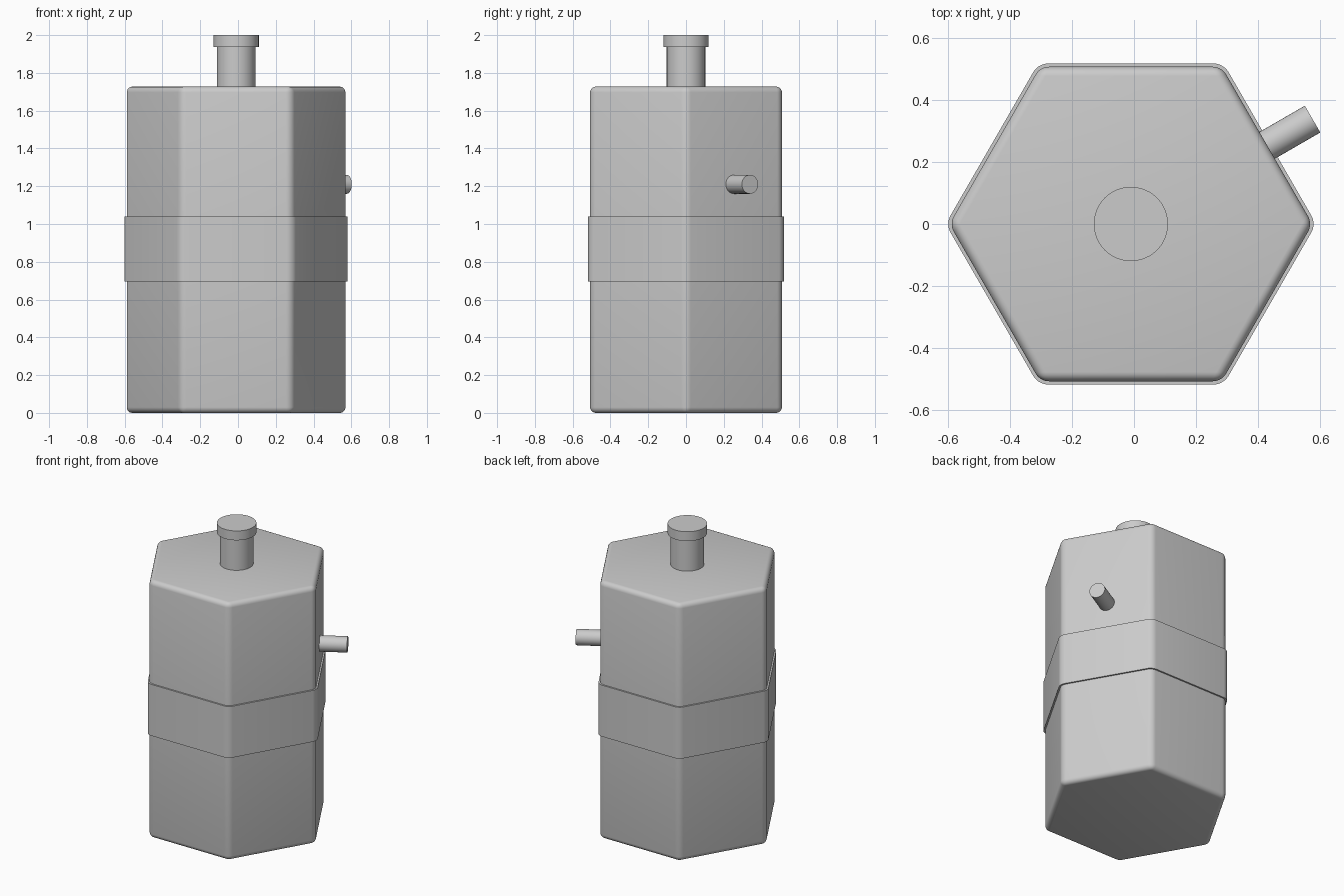
import bpy
from math import radians, pi
from mathutils import Vector

default = bpy.data.objects.get("Cube")
if default:
    bpy.data.objects.remove(default, do_unlink=True)

AXIS_X = -0.01

# Single plain grey
grey = bpy.data.materials.new("plain grey")
grey.use_nodes = True
colour = (0.6, 0.6, 0.6, 1)
grey.diffuse_color = colour
grey.node_tree.nodes["Principled BSDF"].inputs["Base Color"].default_value = colour


def prism(name, sides, radius, start, end, bevel=0, upright_only=False):
    """Prism between two points, with optionally rounded edges."""
    a, b = Vector(start), Vector(end)
    turn = (b - a).to_track_quat('Z', 'Y').to_euler() if abs((b - a).x) > 0 else (0, 0, 0)
    bpy.ops.mesh.primitive_cylinder_add(vertices=sides, radius=radius, depth=(b - a).length,
                                        location=(a + b) / 2, rotation=turn)
    obj = bpy.context.object
    obj.name = name
    obj.data.materials.append(grey)
    if sides == 6:
        # Corners of the hexagon point left and right
        obj.rotation_euler.z = pi / 2
    if bevel:
        mod = obj.modifiers.new("rounding", 'BEVEL')
        mod.width, mod.segments = bevel, 5
        mod.limit_method = 'ANGLE'
        if upright_only:
            weight = obj.data.attributes.new("bevel_weight_edge", 'FLOAT', 'EDGE')
            for e in obj.data.edges:
                p, q = (obj.data.vertices[i].co for i in e.vertices)
                weight.data[e.index].value = float(abs(p.z - q.z) > 0.01)
            mod.limit_method = 'WEIGHT'
        bpy.ops.object.modifier_apply(modifier=mod.name)
    bpy.ops.object.shade_smooth_by_angle(angle=radians(30))
    return obj


def upright(name, sides, radius, low, high, **rounding):
    return prism(name, sides, radius, (AXIS_X, 0, low), (AXIS_X, 0, high), **rounding)


# Hexagonal body with a raised band around the middle
upright("body", 6, 0.587, 0, 1.727, bevel=0.03)
upright("middle_band", 6, 0.599, 0.695, 1.04, bevel=0.03, upright_only=True)

# Neck and cap on top
upright("neck", 48, 0.102, 1.70, 1.95)
upright("cap", 48, 0.12, 1.937, 2.0)

# Side spout, square to the back left face
out = Vector((3 ** 0.5 / 2, 0.5, 0))
base = Vector((AXIS_X, 0, 1.21))
prism("side_spout", 32, 0.05, base + out * 0.45, base + out * 0.678)
